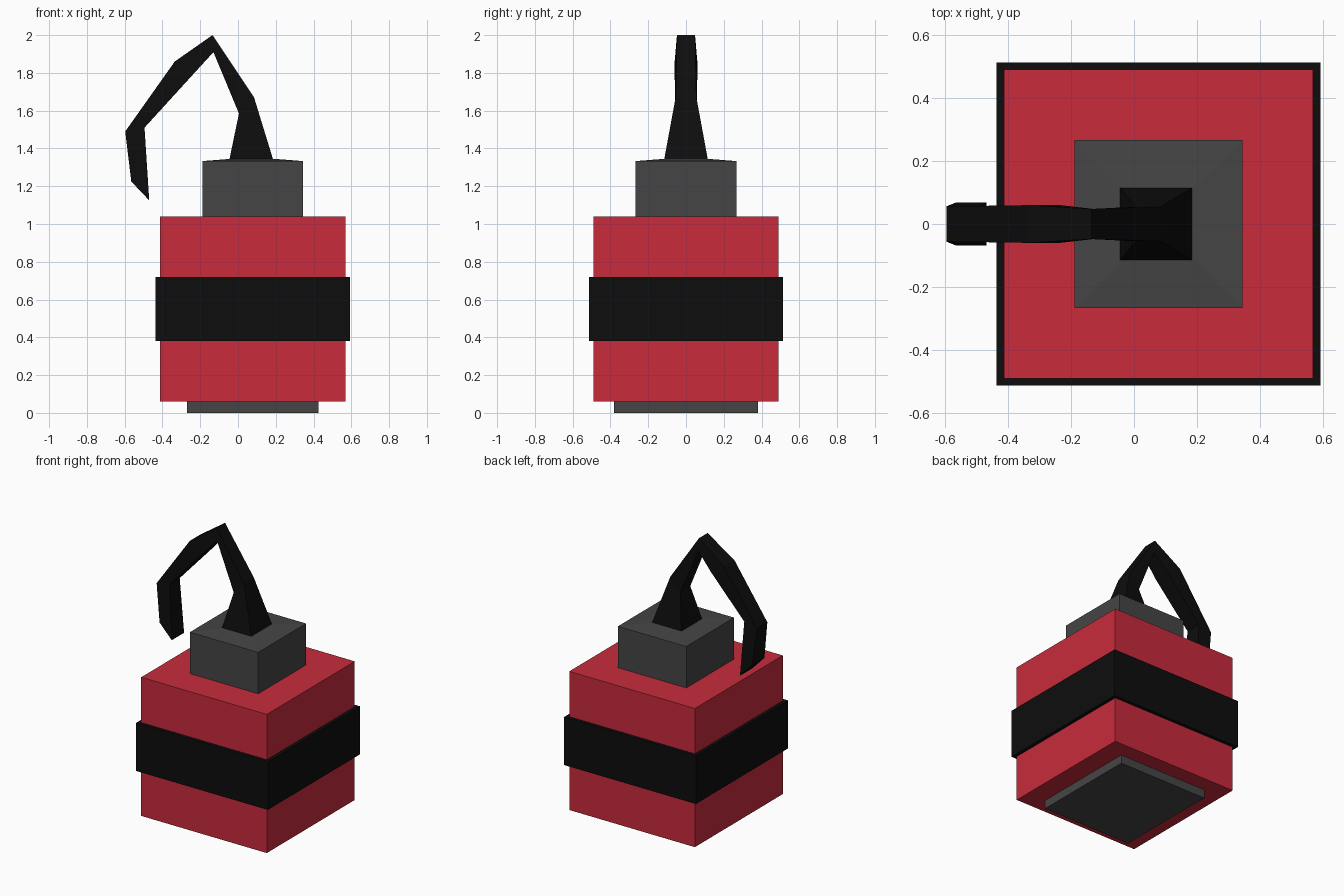
import bpy, bmesh

if "Cube" in bpy.data.objects:
    bpy.data.objects.remove(bpy.data.objects["Cube"])


def material(name, color):
    m = bpy.data.materials.new(name)
    m.diffuse_color = (*color, 1)
    m.use_nodes = True
    m.node_tree.nodes["Principled BSDF"].inputs["Base Color"].default_value = m.diffuse_color
    return m


RED = material("red", (0.58, 0.024, 0.045))
BLACK = material("black", (0.004, 0.004, 0.004))
GREY = material("dark_grey", (0.06, 0.06, 0.06))


def loft(name, sections, mat):
    """Skin four-cornered sections: (left x, z), (right x, z), half depth."""
    bm = bmesh.new()
    rings = []
    for (xa, za), (xb, zb), h in sections:
        corners = ((xa, -h, za), (xb, -h, zb), (xb, h, zb), (xa, h, za))
        rings.append([bm.verts.new(c) for c in corners])
    for a, b in zip(rings, rings[1:]):
        for i in range(4):
            j = (i + 1) % 4
            bm.faces.new((a[i], a[j], b[j], b[i]))
    bm.faces.new(rings[0][::-1])
    bm.faces.new(rings[-1])
    bmesh.ops.recalc_face_normals(bm, faces=bm.faces)
    mesh = bpy.data.meshes.new(name)
    bm.to_mesh(mesh)
    bm.free()
    mesh.materials.append(mat)
    obj = bpy.data.objects.new(name, mesh)
    bpy.context.collection.objects.link(obj)
    return obj


CX = 0.078  # the body's axis; the hooked fuse hangs off to -x


def level(z, hx, hy):
    return (CX - hx, z), (CX + hx, z), hy


# Stacked blocks
loft("base_plate", [level(0, 0.347, 0.38), level(0.06, 0.347, 0.38)], GREY)
loft("body", [level(0.06, 0.491, 0.491), level(1.04, 0.491, 0.491)], RED)
loft("band", [level(0.38, 0.515, 0.514), level(0.72, 0.515, 0.514)], BLACK)

# Cap, its top rising slightly towards the fuse
loft("cap", [level(1.04, 0.267, 0.267), level(1.333, 0.267, 0.267),
             level(1.345, 0.115, 0.115)], GREY)

# Fuse: a bent, faceted hook, from its foot to its slanted tip
loft("fuse", [
    ((-0.045, 1.344), (0.185, 1.344), 0.115),
    ((0.005, 1.585), (0.085, 1.67), 0.055),
    ((-0.13, 1.91), (-0.135, 2.0), 0.048),
    ((-0.235, 1.795), (-0.335, 1.86), 0.06),
    ((-0.495, 1.51), (-0.597, 1.49), 0.056),
    ((-0.47, 1.125), (-0.565, 1.225), 0.069),
], BLACK)
